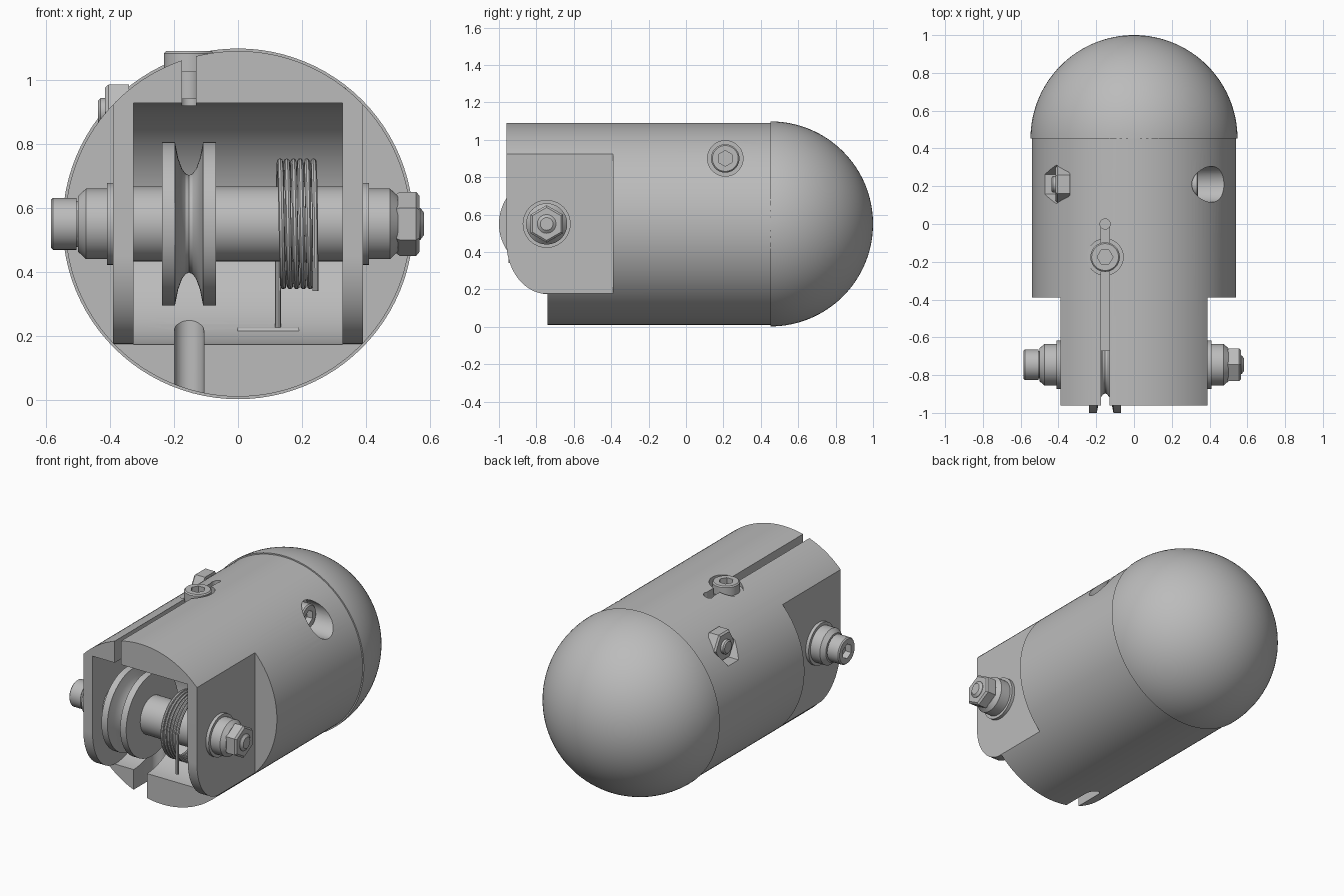
import bpy, bmesh
from math import sin, cos, pi, radians
from mathutils import Matrix, Vector

cube = bpy.data.objects.get("Cube")
if cube:
    bpy.data.objects.remove(cube, do_unlink=True)

grey = bpy.data.materials.new("plain grey")
grey.use_nodes = True
GREY = (0.5, 0.5, 0.5, 1)
grey.diffuse_color = GREY
grey.node_tree.nodes["Principled BSDF"].inputs["Base Color"].default_value = GREY

TURN = {"X": Matrix.Rotation(pi / 2, 4, "Y"), "Y": Matrix.Rotation(-pi / 2, 4, "X"), "Z": Matrix()}
AXLE = Vector((0, -0.745, 0.55))
R = 0.54
SLOT_X = -0.153


def finish(name, bm):
    bmesh.ops.remove_doubles(bm, verts=bm.verts, dist=1e-5)
    bmesh.ops.recalc_face_normals(bm, faces=bm.faces)
    mesh = bpy.data.meshes.new(name)
    bm.to_mesh(mesh)
    bm.free()
    mesh.materials.append(grey)
    obj = bpy.data.objects.new(name, mesh)
    bpy.context.collection.objects.link(obj)
    return obj


def lathe(name, profile, axis, centre, sides=64, phase=0):
    """Revolve (position, radius) pairs around an axis, capping both ends."""
    bm = bmesh.new()
    rings = []
    for pos, rad in profile:
        angles = [phase + 2 * pi * i / sides for i in range(sides)]
        rings.append([bm.verts.new((rad * cos(a), rad * sin(a), pos)) for a in angles])
    for a, b in zip(rings, rings[1:]):
        for i in range(sides):
            j = (i + 1) % sides
            bm.faces.new((a[i], a[j], b[j], b[i]))
    bm.faces.new(rings[0])
    bm.faces.new(rings[-1])
    bm.transform(Matrix.Translation(centre) @ TURN[axis])
    return finish(name, bm)


def rod(name, start, end, rad, axis, centre, sides=48, phase=0):
    return lathe(name, [(start, rad), (end, rad)], axis, centre, sides, phase)


def box(name, low, high):
    bm = bmesh.new()
    bmesh.ops.create_cube(bm, size=1)
    for v in bm.verts:
        v.co = [l + (c + 0.5) * (h - l) for c, l, h in zip(v.co, low, high)]
    return finish(name, bm)


def prism(name, profile, half_width):
    """Extrude a (y, z) outline across x."""
    bm = bmesh.new()
    a, b = [[bm.verts.new((x, y, z)) for y, z in profile] for x in (-half_width, half_width)]
    bm.faces.new(a)
    bm.faces.new(b)
    for i in range(len(a)):
        j = (i + 1) % len(a)
        bm.faces.new((a[i], a[j], b[j], b[i]))
    return finish(name, bm)


def activate(obj):
    bpy.ops.object.select_all(action="DESELECT")
    obj.select_set(True)
    bpy.context.view_layer.objects.active = obj


def cut(obj, *cutters):
    for cutter in cutters:
        cutter.hide_render = True
        mod = obj.modifiers.new("cut", "BOOLEAN")
        mod.operation = "DIFFERENCE"
        mod.solver = "EXACT"
        mod.object = cutter
        activate(obj)
        bpy.ops.object.modifier_apply(modifier=mod.name)
        bpy.data.objects.remove(cutter, do_unlink=True)


def wire(name, points, rad):
    curve = bpy.data.curves.new(name, "CURVE")
    curve.dimensions = "3D"
    curve.bevel_depth = rad
    curve.bevel_resolution = 2
    curve.use_fill_caps = True
    spline = curve.splines.new("POLY")
    spline.points.add(len(points) - 1)
    for p, co in zip(spline.points, points):
        p.co = (*co, 1)
    curve.materials.append(grey)
    obj = bpy.data.objects.new(name, curve)
    bpy.context.collection.objects.link(obj)
    activate(obj)
    bpy.ops.object.convert(target="MESH")


# Cylindrical body and rounded back
mid = Vector((0, 0, 0.55))
body = rod("body", -0.96, 0.46, R, "Y", mid, 128)
arc = [i * pi / 64 for i in range(33)]
lathe("dome", [(0.452 + 0.548 * sin(a), 0.548 * cos(a)) for a in arc], "Y", mid, 96)

# Side flats
for s in (-1, 1):
    xs = sorted((s * 0.39, s * 0.8))
    cut(body, box("flat_cutter", (xs[0], -1.2, -0.2), (xs[1], -0.39, 1.3)))

# Rounded lower front of the cheeks, and the set-back lower lip
nose = [(-0.74 - 0.22 * sin(a), 0.45 - 0.275 * cos(a)) for a in arc]
cut(body, prism("nose_cutter", [(-1.2, -0.2), (-0.74, -0.2)] + nose + [(-1.2, 0.45)], 0.8))

# Pulley bay with a round back wall
bay = [(AXLE.y + 0.377 * sin(2 * a), AXLE.z - 0.377 * cos(2 * a)) for a in arc]
cut(body, prism("bay_cutter", [(-1.2, 0.173)] + bay + [(-1.2, 0.927)], 0.327))

# Lower cable channel
cut(body, box("channel_cutter", (SLOT_X - 0.046, -0.9, -0.2), (SLOT_X + 0.046, -0.566, 0.4)),
    rod("channel_end_cutter", -0.2, 0.4, 0.046, "Z", (SLOT_X, -0.566, 0)))

# Upper cable slot with round end and screw seat
cut(body, box("slot_cutter", (SLOT_X - 0.022, -1.2, 0.92), (SLOT_X + 0.022, 0, 1.3)),
    rod("slot_end_cutter", 0.9, 1.3, 0.027, "Z", (SLOT_X, 0, 0), 32),
    rod("seat_cutter", 1.03, 1.3, 0.096, "Z", (SLOT_X, -0.175, 0)))

# Pockets for the cross bolt
cross = Vector((0, 0.21, 0.9))
cut(body, rod("head_pocket_cutter", 0.27, 0.8, 0.095, "X", cross),
    rod("nut_pocket_cutter", -0.8, -0.345, 0.102, "X", cross, 6, pi / 6))

# Clamp screw on top
clamp = Vector((SLOT_X, -0.175, 0))
screw = lathe("clamp_screw", [(0.94, 0.04), (1.025, 0.04), (1.025, 0.078), (1.083, 0.078), (1.09, 0.071)],
              "Z", clamp)
cut(screw, rod("socket_cutter", 1.05, 1.2, 0.042, "Z", clamp, 6))

# Cross bolt and nut
bolt = lathe("cross_bolt_head", [(0.26, 0.076), (0.333, 0.076), (0.34, 0.069)], "X", cross)
cut(bolt, rod("socket_cutter", 0.30, 0.5, 0.042, "X", cross, 6))
lathe("cross_nut", [(-0.415, 0.088), (-0.405, 0.098), (-0.34, 0.098)], "X", cross, 6, pi / 6)
lathe("cross_bolt_tip", [(-0.437, 0.035), (-0.43, 0.043), (-0.38, 0.043)], "X", cross)

# Axle with flanges and collars
hub = Vector((0, AXLE.y, AXLE.z))
half = [(0, 0.117), (0.38, 0.117), (0.38, 0.128), (0.41, 0.128), (0.41, 0.11), (0.475, 0.11), (0.5, 0.087)]
lathe("axle", [(-p, r) for p, r in reversed(half)] + half[1:], "X", hub)
head = lathe("axle_bolt_head", [(-0.585, 0.074), (-0.578, 0.081), (-0.505, 0.081), (-0.505, 0.072), (-0.49, 0.072)],
             "X", hub)
cut(head, rod("socket_cutter", -0.8, -0.545, 0.045, "X", hub, 6))
lathe("axle_nut", [(0.495, 0.092), (0.505, 0.1), (0.557, 0.1), (0.567, 0.088)], "X", hub, 6)
lathe("axle_bolt_tip", [(0.55, 0.05), (0.57, 0.05), (0.582, 0.034)], "X", hub)

# Grooved pulley
groove = [(0.085, 0.255), (0.044, 0.255), (0.034, 0.205), (0.022, 0.172), (0.011, 0.157)]
lathe("pulley", [(SLOT_X - p, r) for p, r in groove] + [(SLOT_X, 0.152)]
      + [(SLOT_X + p, r) for p, r in reversed(groove)], "X", hub, 96)

# Torsion spring: rear leg down the back wall, coils, front leg
TURNS, STEPS, RAD = 5.5, 220, 0.195
coil = []
for i in range(STEPS + 1):
    a = 2 * pi * TURNS * i / STEPS
    coil.append((0.126 + 0.115 * i / STEPS, AXLE.y + RAD * cos(a), AXLE.z + RAD * sin(a)))
rear = [(0.0, -0.55, 0.217), (0.122, -0.55, 0.217), (0.125, -0.55, 0.23)]
wire("spring", rear + coil + [(0.242, AXLE.y - RAD, 0.34)], 0.0095)
rod("spring_anchor", -0.002, 0.19, 0.011, "X", (0, -0.56, 0.215), 16)

for obj in bpy.context.scene.objects:
    if obj.type == "MESH":
        activate(obj)
        bpy.ops.object.shade_smooth_by_angle(angle=radians(25))
